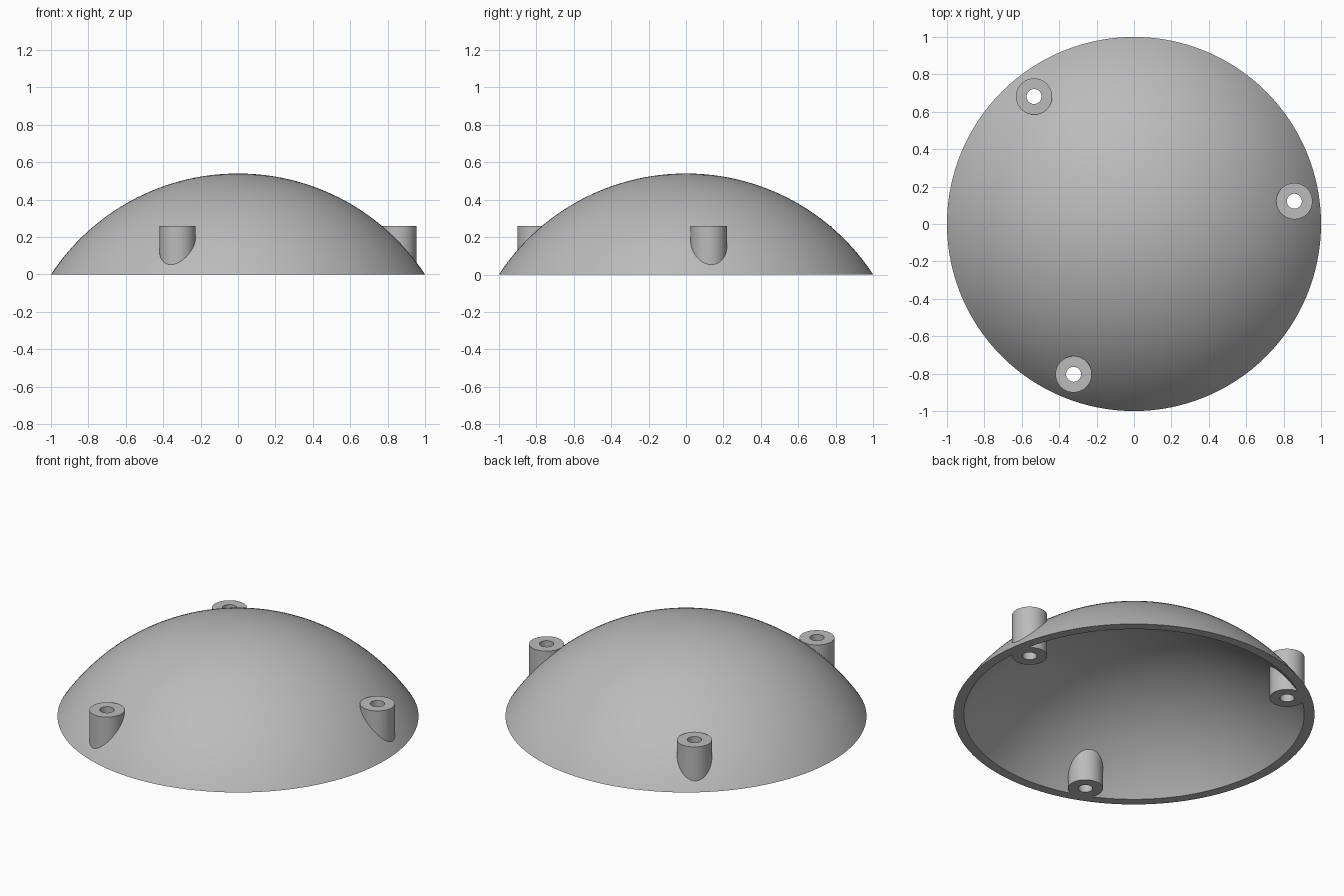
import bpy
from math import sin, cos, pi, sqrt, asin, radians
from mathutils import Vector

cube = bpy.data.objects.get("Cube")
if cube:
    bpy.data.objects.remove(cube, do_unlink=True)

grey = bpy.data.materials.new("plain_grey")
grey.use_nodes = True
grey.diffuse_color = (0.5, 0.5, 0.5, 1)
grey.node_tree.nodes["Principled BSDF"].inputs["Base Color"].default_value = (0.5, 0.5, 0.5, 1)

RISE, INNER_RIM = 0.54, 0.943
BOSS_TOP, BOSS_R, HOLE_R, BOSS_DIST = 0.26, 0.097, 0.04, 0.866
SEGMENTS, RINGS = 128, 32
outer_r = (1 + RISE ** 2) / (2 * RISE)
drop = outer_r - RISE                      # sphere centre lies below the rim
inner_r = sqrt(INNER_RIM ** 2 + drop ** 2)


def cap_arc(radius, rim):
    """Profile points from the rim up towards the pole."""
    end = asin(rim / radius)
    return [(radius * sin(end * (1 - i / RINGS)), radius * cos(end * (1 - i / RINGS)) - drop)
            for i in range(RINGS)]


def cylinder(name, x, y, radius, low, high):
    bpy.ops.mesh.primitive_cylinder_add(vertices=64, radius=radius, depth=high - low,
                                        location=(x, y, (low + high) / 2))
    ob = bpy.context.object
    ob.name = name
    ob.data.materials.append(grey)
    return ob


def combine(target, tool, operation):
    mod = target.modifiers.new(operation.title(), 'BOOLEAN')
    mod.object, mod.operation, mod.solver = tool, operation, 'EXACT'
    bpy.context.view_layer.objects.active = target
    bpy.ops.object.modifier_apply(modifier=mod.name)
    bpy.data.objects.remove(tool, do_unlink=True)


# Dome shell: outer and inner caps joined by a flat rim
verts, faces = [], []
caps = (cap_arc(outer_r, 1), cap_arc(inner_r, INNER_RIM))
for arc in caps:
    for r, z in arc:
        for s in range(SEGMENTS):
            a = 2 * pi * s / SEGMENTS
            verts.append((r * cos(a), r * sin(a), z))
poles = [len(verts), len(verts) + 1]
verts += [(0, 0, outer_r - drop), (0, 0, inner_r - drop)]


def band(low, high, flip):
    for s in range(SEGMENTS):
        t = (s + 1) % SEGMENTS
        quad = [low * SEGMENTS + s, low * SEGMENTS + t, high * SEGMENTS + t, high * SEGMENTS + s]
        faces.append(quad[::-1] if flip else quad)


for c, flip in enumerate((False, True)):
    for i in range(RINGS - 1):
        band(c * RINGS + i, c * RINGS + i + 1, flip)
    last = (c * RINGS + RINGS - 1) * SEGMENTS
    for s in range(SEGMENTS):
        tri = [last + s, last + (s + 1) % SEGMENTS, poles[c]]
        faces.append(tri[::-1] if flip else tri)
band(0, RINGS, True)

mesh = bpy.data.meshes.new("dome_shell")
mesh.from_pydata(verts, [], faces)
mesh.materials.append(grey)
dome = bpy.data.objects.new("dome_shell", mesh)
bpy.context.collection.objects.link(dome)

# Three screw bosses fused to the shell, each drilled through
for k in range(3):
    angle = radians(8.1 + 120 * k)
    x, y = BOSS_DIST * cos(angle), BOSS_DIST * sin(angle)
    combine(dome, cylinder("screw_boss", x, y, BOSS_R, 0, BOSS_TOP), 'UNION')
    combine(dome, cylinder("screw_hole", x, y, HOLE_R, -0.2, 0.8), 'DIFFERENCE')

bpy.ops.object.select_all(action='DESELECT')
dome.select_set(True)
bpy.context.view_layer.objects.active = dome
bpy.ops.object.shade_smooth_by_angle(angle=radians(30))
